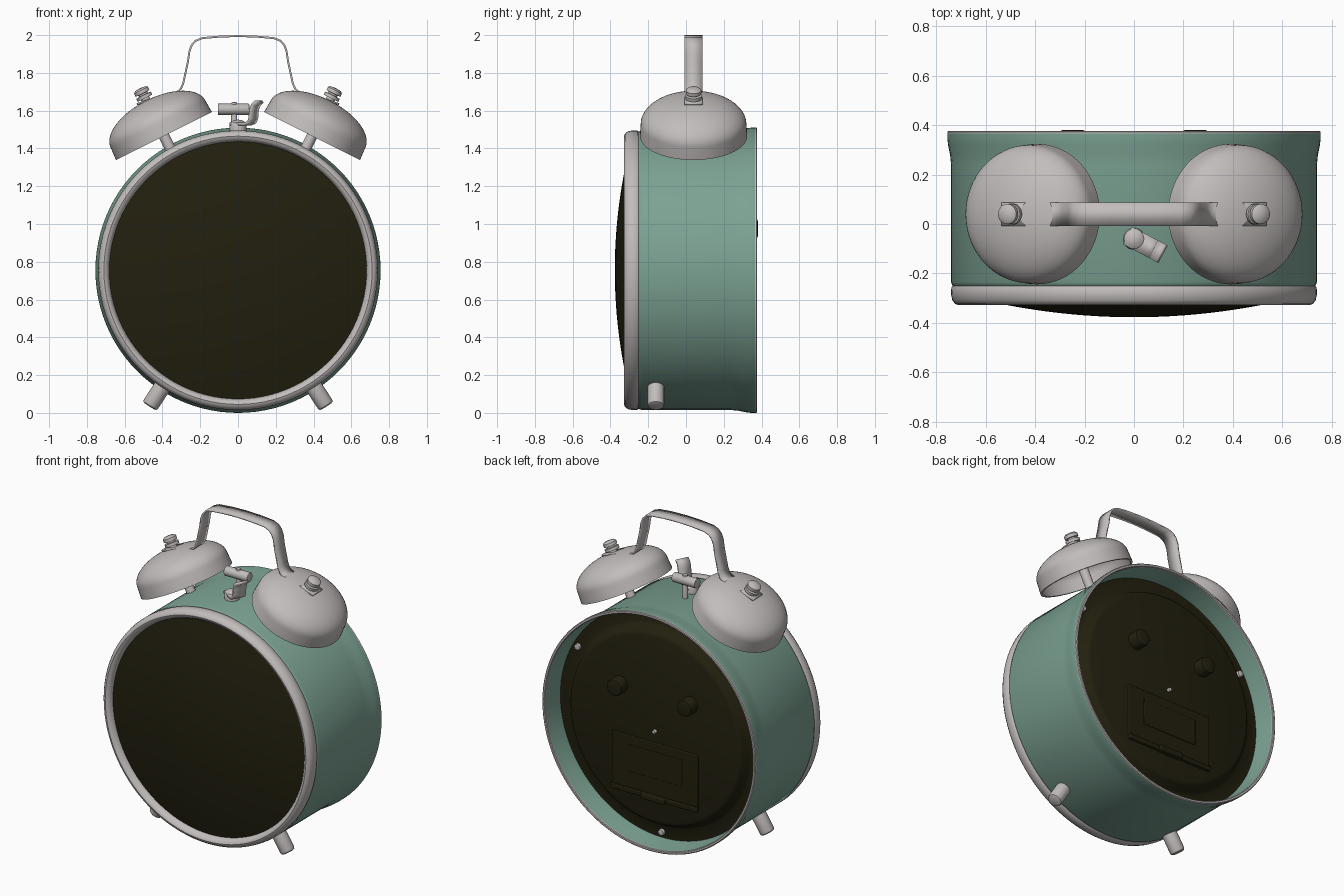
import bpy, bmesh, math
from mathutils import Vector, Matrix

if "Cube" in bpy.data.objects:
    bpy.data.objects.remove(bpy.data.objects["Cube"])


def material(name, color):
    m = bpy.data.materials.new(name)
    m.use_nodes = True
    m.diffuse_color = (*color, 1)
    m.node_tree.nodes["Principled BSDF"].inputs["Base Color"].default_value = (*color, 1)
    return m


GREEN = material("sage green", (0.2, 0.36, 0.29))
METAL = material("satin grey", (0.54, 0.51, 0.5))
DARK = material("dark olive", (0.016, 0.014, 0.0045))
CZ = 0.755                       # height of the case axis
BACK = Vector((0, 1, 0))
UP = Vector((0, 0, 1))


def finish(name, bm, mat, matrix=Matrix(), angle=35):
    bmesh.ops.recalc_face_normals(bm, faces=bm.faces)
    mesh = bpy.data.meshes.new(name)
    bm.to_mesh(mesh)
    bm.free()
    obj = bpy.data.objects.new(name, mesh)
    bpy.context.collection.objects.link(obj)
    obj.matrix_world = matrix
    mesh.materials.append(mat)
    bpy.ops.object.select_all(action="DESELECT")
    obj.select_set(True)
    bpy.context.view_layer.objects.active = obj
    bpy.ops.object.shade_smooth_by_angle(angle=math.radians(angle))
    return obj


def lathe(name, profile, mat, origin, axis, steps=32, closed=False):
    """Spin (radius, height) points about an axis."""
    bm = bmesh.new()
    verts = [bm.verts.new((r, 0, h)) for r, h in profile]
    pairs = list(zip(verts, verts[1:]))
    if closed:
        pairs.append((verts[-1], verts[0]))
    edges = [bm.edges.new(p) for p in pairs]
    bmesh.ops.spin(bm, geom=verts + edges, cent=(0, 0, 0), axis=(0, 0, 1),
                   angle=math.tau, steps=steps, use_merge=True)
    bmesh.ops.remove_doubles(bm, verts=bm.verts, dist=1e-5)
    rot = Vector(axis).to_track_quat("Z", "Y").to_matrix().to_4x4()
    return finish(name, bm, mat, Matrix.Translation(origin) @ rot)


def peg(name, radius, length, mat, origin, axis, soft=0.01, steps=24):
    """Solid cylinder with a softened far end."""
    s = soft
    profile = [(0, 0), (radius, 0), (radius, length - s),
               (radius - s * 0.3, length - s * 0.3), (radius - s, length), (0, length)]
    return lathe(name, profile, mat, origin, axis, steps)


def strip(name, path, width, thick, mat, matrix):
    """Bent metal band following (x, z) points."""
    bm = bmesh.new()
    rows = [[bm.verts.new((x, s * width / 2, z)) for s in (-1, 1)] for x, z in path]
    for a, b in zip(rows, rows[1:]):
        bm.faces.new((a[0], a[1], b[1], b[0]))
    obj = finish(name, bm, mat, matrix, 40)
    mod = obj.modifiers.new("thickness", "SOLIDIFY")
    mod.thickness = thick
    mod.offset = 0
    return obj


def block(name, size, center, mat, bevel):
    bm = bmesh.new()
    bmesh.ops.create_cube(bm, size=1)
    bmesh.ops.scale(bm, vec=size, verts=bm.verts)
    obj = finish(name, bm, mat, Matrix.Translation(center))
    mod = obj.modifiers.new("soft edges", "BEVEL")
    mod.width = bevel
    mod.segments = 2
    return obj


center = (0, 0, CZ)

# Case shell with flared back
lathe("case", [(0.72, -0.26), (0.734, -0.25), (0.74, -0.235), (0.74, 0.24), (0.744, 0.28),
               (0.752, 0.32), (0.755, 0.345), (0.755, 0.366), (0.738, 0.366), (0.733, 0.32),
               (0.722, 0.26), (0.72, 0.22)], GREEN, center, BACK, 96, True)
lathe("back_rim", [(0.755, 0.364), (0.755, 0.373), (0.75, 0.377), (0.74, 0.377),
                   (0.736, 0.373), (0.736, 0.364)], METAL, center, BACK, 96, True)

# Front bezel and domed glass
lathe("front_bezel", [(0.73, -0.246), (0.739, -0.258), (0.74, -0.285), (0.735, -0.308),
                      (0.724, -0.323), (0.71, -0.328), (0.696, -0.323), (0.685, -0.308),
                      (0.68, -0.285), (0.68, -0.246)], METAL, center, BACK, 96, True)
dome = [(0.684 * i / 14, -0.377 + 0.087 * (i / 14) ** 2) for i in range(15)]
lathe("front_glass", dome, DARK, center, BACK, 96)

# Recessed back panel with raised middle
lathe("back_panel", [(0, 0.31), (0.585, 0.31), (0.6, 0.305), (0.61, 0.295), (0.63, 0.25),
                     (0.645, 0.24), (0.722, 0.24)], DARK, center, BACK, 96)
for side, word in ((1, "left"), (-1, "right")):
    peg("setting_knob_" + word, 0.053, 0.075, DARK, (side * 0.248, 0.305, 0.975), BACK, 0.012)
for i in range(3):
    a = math.radians(30 + 120 * i)
    peg(f"panel_screw_{i + 1}", 0.02, 0.02, METAL,
        (0.685 * math.cos(a), 0.238, CZ + 0.685 * math.sin(a)), BACK, 0.005, 16)
peg("center_pin", 0.012, 0.03, METAL, (0, 0.3, 0.74), BACK, 0.004, 16)

# Battery door
block("battery_door", (0.61, 0.016, 0.335), (0, 0.31, 0.5), DARK, 0.005)
block("door_inset", (0.39, 0.012, 0.17), (0, 0.317, 0.525), DARK, 0.004)
block("door_ledge", (0.61, 0.04, 0.03), (0, 0.31, 0.32), DARK, 0.005)
block("door_latch", (0.17, 0.05, 0.035), (0, 0.32, 0.318), DARK, 0.006)

# Bells, posts, nuts and feet, mirrored left and right
for side, word in ((1, "left"), (-1, "right")):
    axis = Vector((side * 0.448, 0, 0.894))
    rim = Vector((side * 0.392, 0.04, 1.466))
    outer = [(0, 0.21)]
    for i in range(1, 15):
        t = math.radians(90 - 90 * i / 14)
        outer.append((0.28 * math.cos(t), 0.07 + 0.14 * math.sin(t)))
    outer.append((0.284, 0))
    inner = [(r * 0.955, max(0, h - 0.01)) for r, h in reversed(outer)]
    lathe("bell_" + word, outer + inner, METAL, rim, axis, 64)
    peg("bell_post_" + word, 0.028, 0.3, METAL, rim - axis * 0.1, axis, 0.004)
    lathe("bell_nut_" + word, [(0, 0), (0.024, 0), (0.024, 0.018), (0.043, 0.018), (0.043, 0.036),
                               (0.026, 0.038), (0.026, 0.046), (0.041, 0.047), (0.041, 0.066),
                               (0.03, 0.075), (0, 0.078)], METAL, rim + axis * 0.205, axis, 24)
    out = Vector((side * 0.545, 0, -0.838))
    peg("foot_" + word, 0.045, 0.16, METAL, Vector((0, -0.16, CZ)) + out * 0.7, out, 0.015)

# Carrying handle
half = [(0.535, 1.635), (0.44, 1.667), (0.345, 1.692), (0.318, 1.702), (0.302, 1.718),
        (0.29, 1.745), (0.265, 1.86), (0.257, 1.915), (0.245, 1.947), (0.225, 1.97),
        (0.19, 1.984), (0.1, 1.992)]
path = [(-x, z) for x, z in half] + [(0, 1.995)] + half[::-1]
strip("handle", path, 0.095, 0.01, METAL, Matrix.Translation((0, 0.04, 0)))

# Striker between the bells
peg("striker_stem", 0.016, 0.16, METAL, (-0.02, 0.035, 1.485), UP, 0.008, 16)
peg("striker_head", 0.03, 0.165, METAL, (-0.105, 0.035, 1.607), (1, 0, 0), 0.006)

# Shut-off lever
turn = Matrix.Translation((0, -0.06, 0)) @ Matrix.Rotation(math.radians(-28), 4, "Z")
lever = [(-0.03, 1.53), (0.06, 1.53), (0.082, 1.538), (0.092, 1.56), (0.096, 1.605),
         (0.108, 1.632), (0.128, 1.648)]
strip("lever", lever, 0.08, 0.016, METAL, turn)
lathe("lever_button", [(0, 0), (0.045, 0), (0.045, 0.03), (0.04, 0.043), (0.025, 0.053),
                       (0, 0.058)], METAL, (0, -0.06, 1.495), UP, 24)
